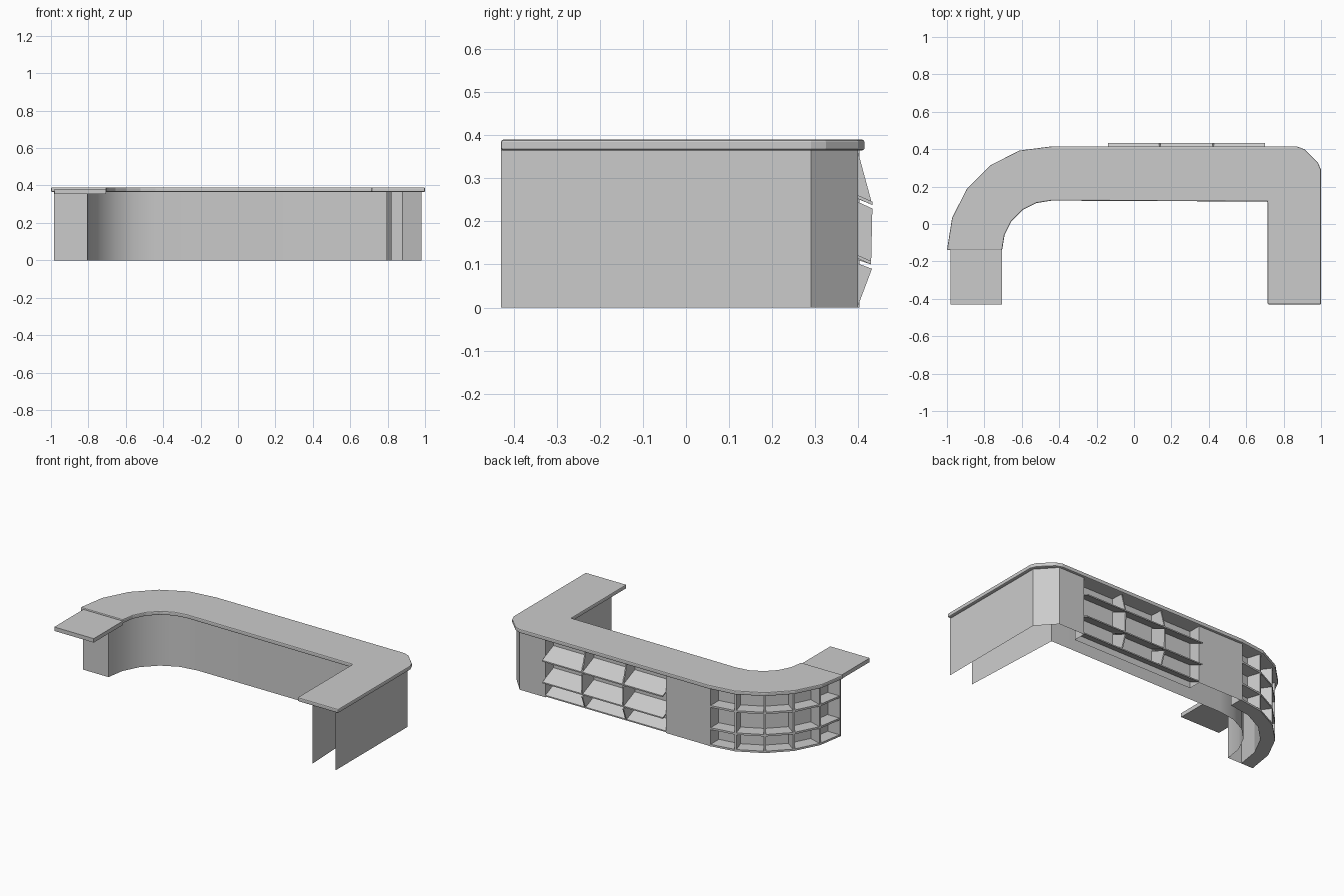
import bpy, bmesh, math
from mathutils import Vector

if "Cube" in bpy.data.objects:
    bpy.data.objects.remove(bpy.data.objects["Cube"])

CX, CY = -0.44, -0.14          # centre of the rounded corner
TOP = 0.365                    # underside of the counter


def arc(r, n=5):
    """Corner points from the short leg's end round to the long back side."""
    return [(CX - r * math.cos(i * math.pi / 2 / n),
             CY + r * math.sin(i * math.pi / 2 / n)) for i in range(n + 1)]


def finish(bm, name):
    me = bpy.data.meshes.new(name)
    bmesh.ops.recalc_face_normals(bm, faces=bm.faces)
    bm.to_mesh(me)
    bm.free()
    ob = bpy.data.objects.new(name, me)
    bpy.context.collection.objects.link(ob)
    return ob


def prism(name, base, offset):
    """Closed solid: polygon of 3D points pushed along an offset."""
    bm = bmesh.new()
    f = bm.faces.new([bm.verts.new(p) for p in base])
    r = bmesh.ops.extrude_face_region(bm, geom=[f])
    vs = [g for g in r["geom"] if isinstance(g, bmesh.types.BMVert)]
    bmesh.ops.translate(bm, verts=vs, vec=Vector(offset))
    return finish(bm, name)


def slab(name, pts, z0, z1):
    return prism(name, [(x, y, z0) for x, y in pts], (0, 0, z1 - z0))


def side_prism(name, prof, x0, x1):
    return prism(name, [(x0, y, z) for y, z in prof], (x1 - x0, 0, 0))


def wall(name, pts, z1=TOP):
    """Upright sheet along a plan polyline."""
    bm = bmesh.new()
    lo = [bm.verts.new((x, y, 0)) for x, y in pts]
    hi = [bm.verts.new((x, y, z1)) for x, y in pts]
    for i in range(len(pts) - 1):
        bm.faces.new((lo[i], lo[i + 1], hi[i + 1], hi[i]))
    return finish(bm, name)


# Counter top with softened edge
outer = arc(0.56) + [(0.87, 0.415), (0.91, 0.40), (0.985, 0.325), (1.0, 0.29), (1.0, -0.43)]
inner = [(0.715, -0.43), (0.715, 0.12)] + arc(0.265)[::-1]
outer = [(x, min(y, 0.415)) for x, y in outer]
counter = slab("counter_top", outer + inner, TOP, 0.39)
bev = counter.modifiers.new("edge", "BEVEL")
bev.width, bev.segments, bev.limit_method = 0.006, 2, "ANGLE"
bev.angle_limit = math.radians(60)

# Lower overhanging flap on the short leg
slab("counter_flap", [(-0.98, -0.43), (-0.705, -0.43), (-0.705, -0.14), (-0.98, -0.14)], 0.355, 0.38)

# Inner wall, and outer wall stepping in for both shelf recesses
R_OUT, R_BACK, Y_BACK = 0.543, 0.46, 0.32
inner_wall = wall("inner_wall", arc(0.365) + [(0.79, 0.225), (0.82, -0.43)])
wall("outer_wall", arc(R_BACK) + [(CX, 0.40), (-0.14, 0.40), (-0.14, Y_BACK), (0.70, Y_BACK),
                                  (0.70, 0.40), (0.88, 0.40), (0.98, 0.29), (0.98, -0.43)])
wall("leg_end_panel", [(-0.983, -0.14), (-0.805, -0.14)])

# Corner shelving: boards on three levels and radial uprights
o, b = arc(R_OUT), arc(R_BACK)
for k, z in enumerate((0.0, 0.105, 0.245)):
    slab(f"corner_shelf_{k + 1}", o + b[::-1], z, z + 0.012)
for i in range(6):
    p, q = Vector(o[i]), Vector(b[i])
    d = (p - q).normalized()
    n = Vector((-d.y, d.x)) * 0.006
    s = n if i == 0 else (-n if i == 5 else Vector((0, 0)))   # keep end uprights inside
    s = -s
    quad = [p + n + s, p - n + s, q - n + s, q + n + s]
    slab(f"corner_upright_{i + 1}", [tuple(v) for v in quad], 0, TOP)

# Display rack: sloping shelves with dividers bulging from the back
rows = {
    "upper": [(0.32, 0.365), (0.40, 0.36), (0.433, 0.238), (0.40, 0.252), (0.32, 0.287)],
    "middle": [(0.32, 0.28), (0.40, 0.245), (0.433, 0.23), (0.43, 0.10), (0.40, 0.11), (0.32, 0.145)],
    "lower": [(0.32, 0.137), (0.40, 0.102), (0.432, 0.09), (0.40, 0.005), (0.32, 0.04)],
}
for row, prof in rows.items():
    for j, x in enumerate((0.137, 0.423)):
        side_prism(f"rack_divider_{row}_{j + 1}", prof, x - 0.004, x + 0.004)
for row, (y, z) in {"upper": (0.433, 0.238), "middle": (0.43, 0.10), "lower": (0.40, 0.005)}.items():
    rise = (y - Y_BACK) * 0.44
    side_prism(f"rack_shelf_{row}", [(y, z), (y, z + 0.008), (Y_BACK, z + rise + 0.008),
                                     (Y_BACK, z + rise)], -0.14, 0.70)

# Smooth the curved inner wall only
bpy.context.view_layer.objects.active = inner_wall
inner_wall.select_set(True)
bpy.ops.object.shade_smooth_by_angle(angle=math.radians(30))
